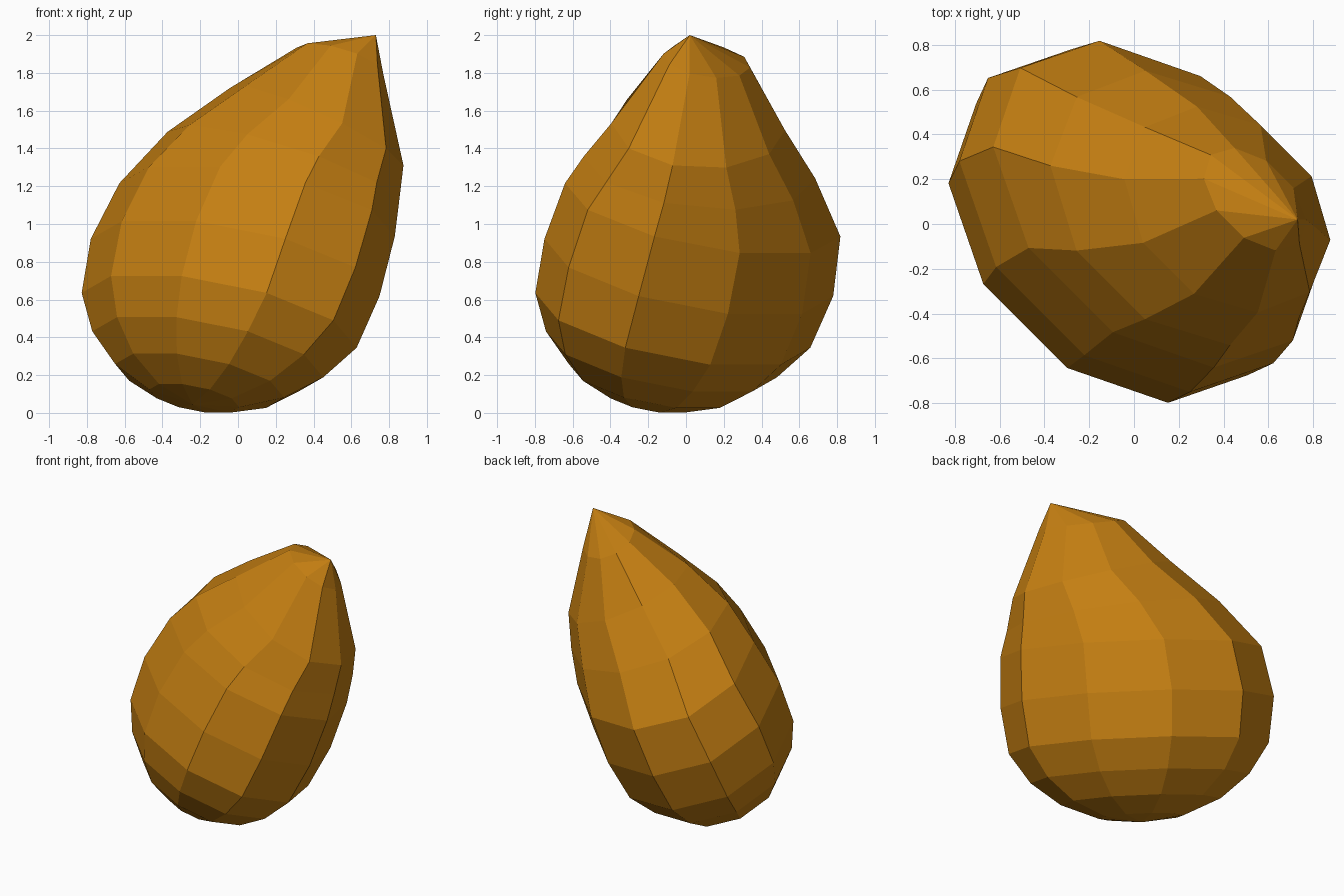
import bpy, bmesh, math

if "Cube" in bpy.data.objects:
    bpy.data.objects.remove(bpy.data.objects["Cube"])

# Ten-sided rings from bottom to top. The long direction u runs along +x-y, v along +x+y.
# centre u, v, z, radius in u, radius in v, z tilt along v, z tilt along u
rings = [
    (0.00, -0.306, 0.077, 0.28, 0.187, -0.080, 0.0),
    (0.00, -0.266, 0.170, 0.527, 0.351, -0.151, 0.0),
    (0.00, -0.205, 0.310, 0.72, 0.48, -0.207, 0.0),
    (0.00, -0.120, 0.490, 0.856, 0.573, -0.247, 0.0),
    (0.00, 0.000, 0.770, 0.90, 0.60, -0.258, 0.0),
    (0.03, 0.134, 1.075, 0.86, 0.57, -0.240, 0.0),
    (0.14, 0.220, 1.300, 0.70, 0.51, -0.210, -0.08),
    (0.27, 0.340, 1.515, 0.52, 0.39, -0.190, -0.115),
    (0.325, 0.460, 1.865, 0.28, 0.165, -0.09, -0.02),
]
SIDES = 10
R2 = math.sqrt(0.5)


def place(u, v, z):
    return ((u + v) * R2 - 0.015, (v - u) * R2 + 0.015, z)


bm = bmesh.new()
loops = []
for cu, cv, cz, ru, rv, tv, tu in rings:
    loop = []
    for i in range(SIDES):
        a = 2 * math.pi * i / SIDES
        c, s = math.cos(a), math.sin(a)
        loop.append(bm.verts.new(place(cu + ru * c, cv + rv * s, max(0, cz + tv * s + tu * c))))
    loops.append(loop)

# Skin between rings
for lo, hi in zip(loops, loops[1:]):
    for i in range(SIDES):
        j = (i + 1) % SIDES
        bm.faces.new((lo[i], lo[j], hi[j], hi[i]))

# Rounded base and the bent tip
base = bm.verts.new(place(0, -0.32, 0.045))
tip = bm.verts.new((0.73, 0.02, 2.0))
for i in range(SIDES):
    j = (i + 1) % SIDES
    bm.faces.new((loops[0][j], loops[0][i], base))
    bm.faces.new((loops[-1][i], loops[-1][j], tip))
bmesh.ops.recalc_face_normals(bm, faces=bm.faces[:])

mesh = bpy.data.meshes.new("seed")
bm.to_mesh(mesh)
bm.free()
seed = bpy.data.objects.new("seed", mesh)
bpy.context.collection.objects.link(seed)

# Warm brown shell
shell = bpy.data.materials.new("brown_shell")
shell.diffuse_color = (0.55, 0.21, 0.006, 1)
shell.use_nodes = True
shell.node_tree.nodes["Principled BSDF"].inputs["Base Color"].default_value = shell.diffuse_color
mesh.materials.append(shell)
